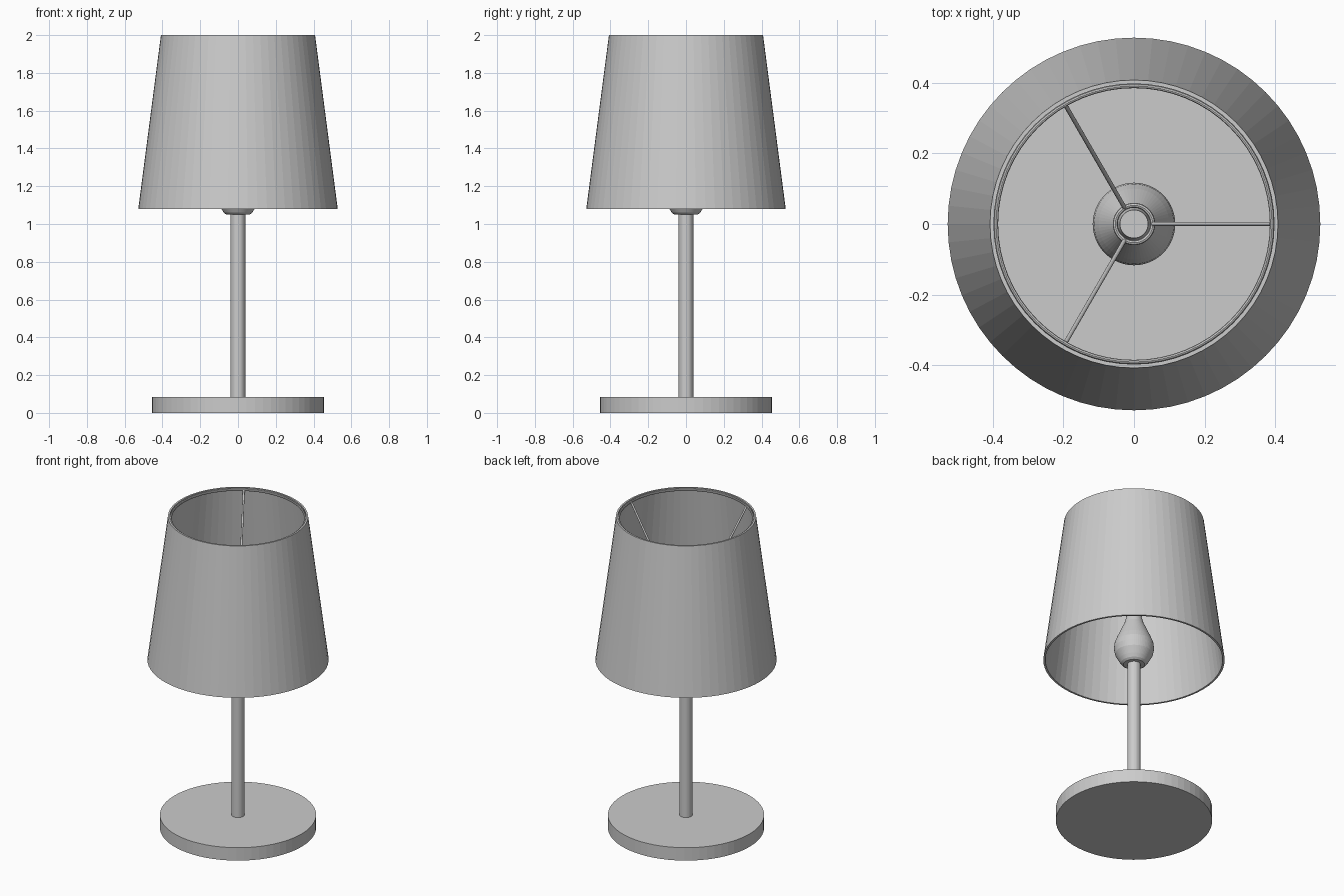
import bpy, math
from mathutils import Vector

if "Cube" in bpy.data.objects:
    bpy.data.objects.remove(bpy.data.objects["Cube"])

SEG = 64


def lathe(name, profile, closed=False, seg=SEG):
    """Spin an (r, z) profile, listed so that faces point outward, around z."""
    verts, faces, rings = [], [], []
    for r, z in profile:
        if r == 0:
            rings.append([len(verts)] * seg)
            verts.append((0, 0, z))
        else:
            rings.append(list(range(len(verts), len(verts) + seg)))
            verts += [(r * math.cos(2 * math.pi * i / seg),
                       r * math.sin(2 * math.pi * i / seg), z) for i in range(seg)]
    pairs = list(zip(rings, rings[1:]))
    if closed:
        pairs.append((rings[-1], rings[0]))
    for a, b in pairs:
        for i in range(seg):
            j = (i + 1) % seg
            faces.append(tuple(dict.fromkeys((a[i], a[j], b[j], b[i]))))
    mesh = bpy.data.meshes.new(name)
    mesh.from_pydata(verts, [], faces)
    obj = bpy.data.objects.new(name, mesh)
    bpy.context.collection.objects.link(obj)
    return obj


def ring(name, major, minor, z):
    bpy.ops.mesh.primitive_torus_add(major_radius=major, minor_radius=minor, location=(0, 0, z),
                                     major_segments=SEG, minor_segments=8)
    bpy.context.object.name = name


def rod(name, p, q, radius):
    p, q = Vector(p), Vector(q)
    bpy.ops.mesh.primitive_cylinder_add(vertices=12, radius=radius, depth=(q - p).length,
                                        location=(p + q) / 2)
    bpy.context.object.rotation_euler = (q - p).to_track_quat('Z', 'Y').to_euler()
    bpy.context.object.name = name


# Base disc and stem
lathe("base", [(0, 0), (0.455, 0), (0.455, 0.083), (0, 0.083)])
lathe("stem", [(0, 0.08), (0.039, 0.08), (0.039, 1.06), (0, 1.06)], seg=32)

# Pear-shaped lamp holder with a narrow neck
lathe("lamp_holder", [(0, 1.05), (0.062, 1.05), (0.075, 1.06), (0.088, 1.08), (0.11, 1.12),
                      (0.117, 1.155), (0.113, 1.19), (0.1, 1.225), (0.078, 1.275),
                      (0.056, 1.325), (0.046, 1.36), (0.042, 1.39), (0.04, 1.42), (0, 1.42)])

# Hollow tapered shade
lathe("shade", [(0.528, 1.08), (0.408, 2.0), (0.397, 2.0), (0.516, 1.08)], closed=True)

# Wire frame that carries the shade
ring("top_ring", 0.391, 0.006, 1.988)
ring("neck_ring", 0.053, 0.007, 1.40)
for i in range(3):
    a = i * 2 * math.pi / 3
    c, s = math.cos(a), math.sin(a)
    rod(f"spoke_{i + 1}", (0.053 * c, 0.053 * s, 1.40), (0.389 * c, 0.389 * s, 1.988), 0.006)
